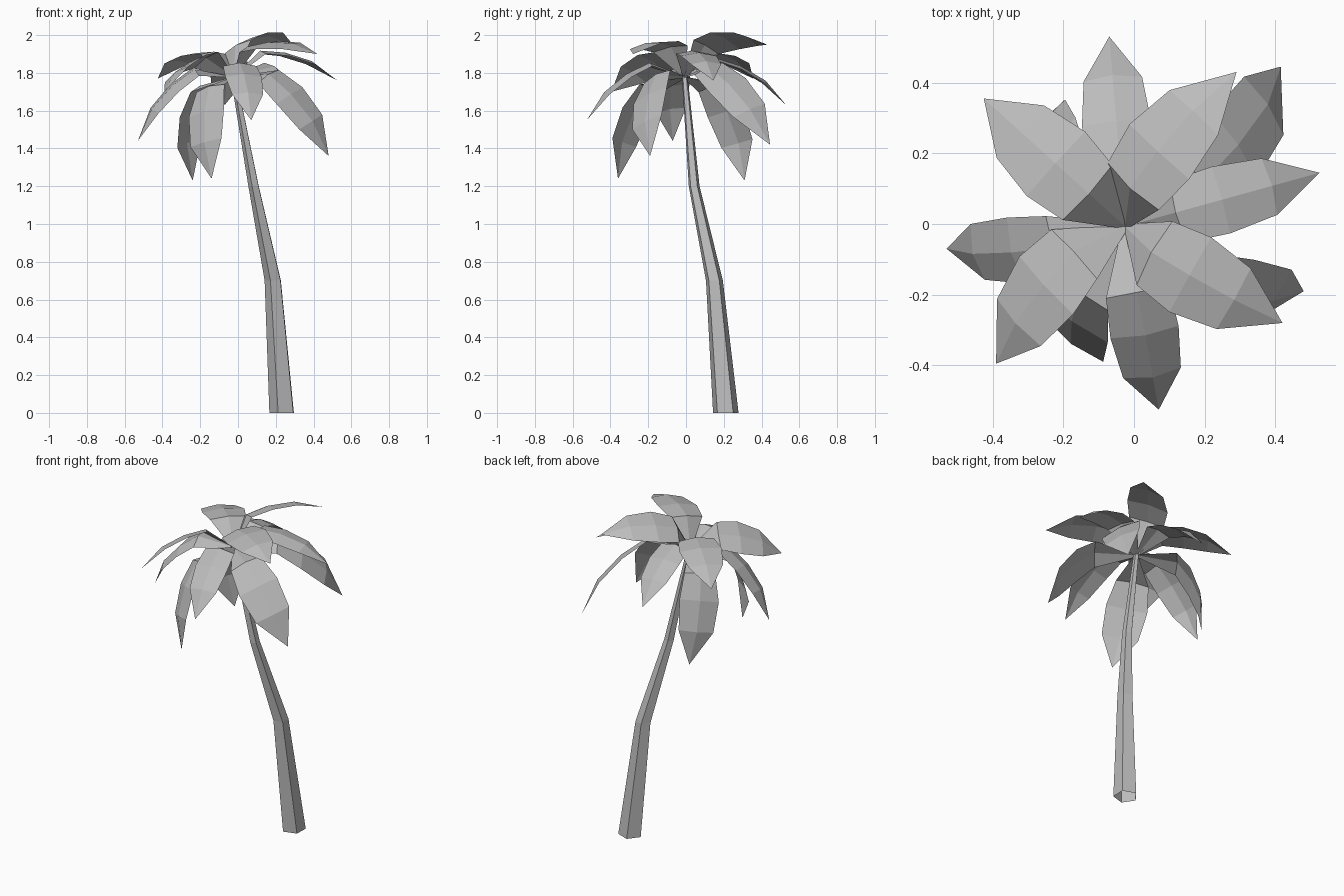
import bpy
import bmesh
from math import cos, sin, radians
from mathutils import Matrix, Vector

cube = bpy.data.objects.get("Cube")
if cube:
    bpy.data.objects.remove(cube)

grey = bpy.data.materials.new("plain_grey")
grey.use_nodes = True
grey.diffuse_color = (0.5, 0.5, 0.5, 1)
grey.node_tree.nodes["Principled BSDF"].inputs["Base Color"].default_value = (0.5, 0.5, 0.5, 1)


def add_object(name, bm):
    mesh = bpy.data.meshes.new(name)
    bm.to_mesh(mesh)
    bm.free()
    mesh.materials.append(grey)
    obj = bpy.data.objects.new(name, mesh)
    bpy.context.collection.objects.link(obj)


# Trunk: five-sided tapering tube, open below, through bent rings (x, y, z, radius)
RINGS = [(0.237, 0.21, 0, 0.071), (0.188, 0.15, 0.7, 0.047),
         (0.085, 0.043, 1.2, 0.03), (-0.023, -0.007, 1.78, 0.016)]
bm = bmesh.new()
loops = []
for x, y, z, r in RINGS:
    angles = [radians(72 * k - 110) for k in range(5)]
    loops.append([bm.verts.new((x + r * cos(a), y + r * sin(a), z)) for a in angles])
for low, high in zip(loops, loops[1:]):
    for k in range(5):
        n = (k + 1) % 5
        bm.faces.new((low[k], low[n], high[n], high[k]))
bm.faces.new(loops[-1])
add_object("trunk", bm)

# Frond: arched, ridged leaf blade from the crown to a pointed tip
CROWN = Vector((-0.025, -0.007, 1.78))
ARCH = [(0, 0), (0.25, 0.25), (0.49, 0.24), (0.75, 0.17), (1, 0)]


def add_frond(name, tip, roll, half_widths, ridge):
    chord = Vector(tip) - CROWN
    length = chord.length
    turn = Matrix.Rotation(radians(roll), 3, chord)
    side = turn @ Vector((-chord.y, chord.x, 0)).normalized()
    up = chord.cross(side).normalized()
    points = [CROWN + chord * t + up * (h * length) for t, h in ARCH]
    bm = bmesh.new()
    rows = []
    for i, half in enumerate(half_widths):
        tangent = points[i + 1] - points[max(i - 1, 0)]
        drop = tangent.cross(side).normalized() * (ridge if i else 0.004)
        rows.append([bm.verts.new(points[i] + side * half - drop),
                     bm.verts.new(points[i]),
                     bm.verts.new(points[i] - side * half - drop)])
    end = bm.verts.new(points[-1])
    for a, b in zip(rows, rows[1:]):
        for k in range(2):
            bm.faces.new((a[k], a[k + 1], b[k + 1], b[k]))
    for k in range(2):
        bm.faces.new((rows[-1][k], rows[-1][k + 1], end))
    add_object(name, bm)


# Three tiers of four fronds: half widths, ridge height, then tip position and roll
TIERS = {
    "upper": ((0.01, 0.105, 0.123, 0.1), 0.015,
              [((0.29, 0.43, 1.95), -22), ((-0.425, 0.355, 1.77), 0),
               ((-0.39, -0.395, 1.7), 25), ((0.42, -0.28, 1.9), 10)]),
    "middle": ((0.01, 0.09, 0.098, 0.083), 0.018,
               [((0.525, 0.145, 1.76), 0), ((-0.07, 0.53, 1.63), 0),
                ((-0.53, -0.07, 1.44), -13), ((0.07, -0.525, 1.55), 0)]),
    "lower": ((0.01, 0.095, 0.12, 0.106), 0.015,
              [((0.415, 0.445, 1.42), 23), ((-0.24, 0.31, 1.23), -22),
               ((-0.14, -0.36, 1.24), 23), ((0.48, -0.19, 1.36), 28)]),
}
for tier, (half_widths, ridge, fronds) in TIERS.items():
    for number, (tip, roll) in enumerate(fronds, 1):
        add_frond(f"{tier}_frond_{number}", tip, roll, half_widths, ridge)
